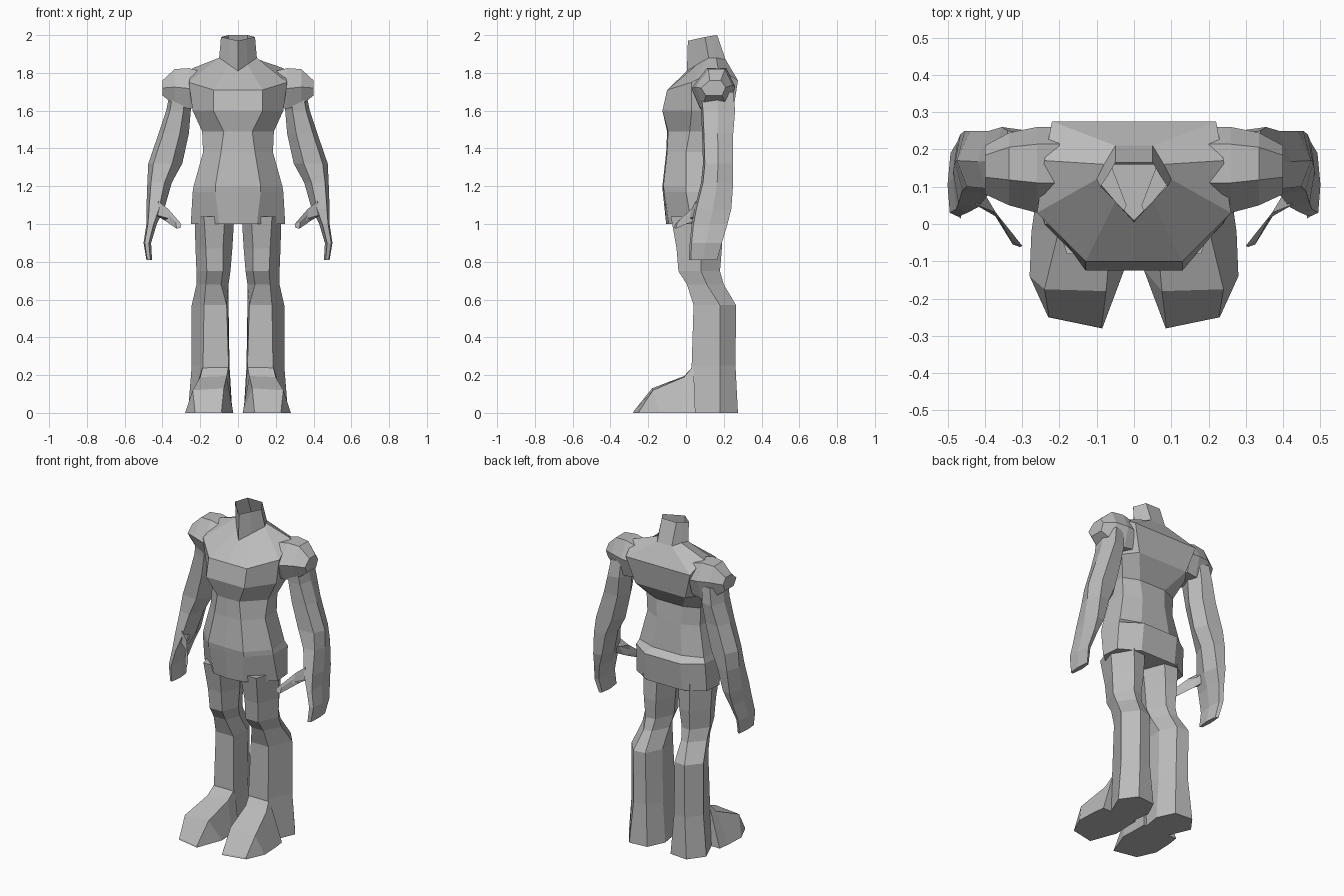
import bpy, bmesh, math

grey = bpy.data.materials.new("plain grey")
grey.diffuse_color = (0.5, 0.5, 0.5, 1)


def loft(name, rings, caps=(True, True), side=1):
    """Skin a list of equal-length point rings; side=-1 mirrors across x."""
    bm = bmesh.new()
    vs = [[bm.verts.new((side * x, y, z)) for x, y, z in r] for r in rings]
    n = len(rings[0])
    for a, b in zip(vs, vs[1:]):
        for i in range(n):
            j = (i + 1) % n
            bm.faces.new((a[i], a[j], b[j], b[i]))
    if caps[0]:
        bm.faces.new(vs[0])
    if caps[1]:
        bm.faces.new(vs[-1])
    bmesh.ops.recalc_face_normals(bm, faces=bm.faces)
    me = bpy.data.meshes.new(name)
    bm.to_mesh(me)
    bm.free()
    me.materials.append(grey)
    ob = bpy.data.objects.new(name, me)
    bpy.context.collection.objects.link(ob)
    return ob


def symmetric(half):
    """Close a half ring that starts on the centre line."""
    return half + [(-x, y, z) for x, y, z in reversed(half[1:])]


def level(z, yc, f, s, r, b):
    return symmetric([(0, yc, z)] + [(x, y, z) for x, y in (f, s, r, b)])


# Torso: tunic hem, hips, waist, chest, shoulder line
neck_base = symmetric([(0, .005, 1.81), (.05, .06, 1.845), (.1, .12, 1.88),
                       (.08, .16, 1.88), (.05, .21, 1.87)])
neck_top = symmetric([(0, .01, 1.97), (.045, .055, 1.98), (.09, .1, 1.99),
                      (.07, .13, 1.995), (.05, .165, 2.0)])
torso = [
    level(1.00, -.105, (.10, -.09), (.25, .03), (.24, .14), (.12, .21)),
    level(1.17, -.123, (.12, -.115), (.24, .00), (.235, .15), (.12, .23)),
    level(1.20, -.125, (.12, -.12), (.235, .00), (.22, .14), (.10, .185)),
    level(1.38, -.105, (.09, -.10), (.185, .00), (.18, .12), (.08, .17)),
    level(1.49, -.10, (.075, -.095), (.19, .02), (.185, .12), (.09, .16)),
    level(1.60, -.125, (.13, -.125), (.24, .03), (.23, .17), (.17, .25)),
    symmetric([(0, -.10, 1.71), (.13, -.10, 1.71), (.26, .03, 1.75),
               (.24, .17, 1.825), (.22, .275, 1.76)]),
    neck_base,
]
loft("torso", torso, (True, False))
# Neck: open at the top
loft("neck", [neck_base, neck_top], (False, False))

# Leg rows: z, front y, side y, back y, inner x, front inner, front outer, outer x
LEG = [
    (1.04, -.08, .07, .19, .02, .07, .18, .23),
    (.87, -.05, .08, .19, .03, .08, .17, .225),
    (.75, -.04, .08, .18, .04, .08, .165, .22),
    (.68, .005, .11, .20, .05, .09, .17, .22),
    (.57, .04, .18, .265, .05, .06, .18, .245),
    (.25, .03, .18, .262, .045, .05, .185, .245),
    (0, .03, .18, .275, .03, .05, .20, .265),
]
# Arm rows: z, inner x, outer x, front y, back y
ARM = [
    (1.70, .25, .36, .07, .25), (1.60, .25, .38, .08, .26),
    (1.48, .26, .42, .085, .25), (1.32, .295, .475, .09, .25),
    (1.22, .35, .48, .08, .25), (1.08, .39, .485, .045, .24),
    (1.00, .43, .485, .03, .22), (.90, .46, .50, .02, .19),
    (.81, .455, .485, .015, .165),
]
# Shoulder rows: x, front y, back y, bottom z, top z
SHOULDER = [(.20, .03, .26, 1.62, 1.81), (.26, .03, .26, 1.61, 1.825),
            (.335, .05, .245, 1.63, 1.82), (.40, .08, .21, 1.68, 1.76)]


def leg_ring(z, yf, ys, yb, xi, xfi, xfo, xo):
    return [(xfi, yf, z), (xfo, yf, z), (xo, ys, z),
            (xo - .07, yb, z), (xi + .05, yb - .01, z), (xi, ys - .02, z)]


def arm_ring(z, x0, x1, y0, y1):
    w, ym = x1 - x0, (y0 + y1) / 2
    return [(x0 + w * .3, y0, z), (x0 + w * .85, y0 + .01, z), (x1, ym, z),
            (x0 + w * .8, y1, z), (x0 + w * .25, y1 - .01, z), (x0, ym, z)]


def shoulder_ring(x, y0, y1, z0, z1):
    h, d = z1 - z0, y1 - y0
    return [(x, y0 + d * .2, z0), (x, y0, z0 + h * .5), (x, y0 + d * .35, z1),
            (x, y1 - d * .2, z1), (x, y1, z0 + h * .55), (x, y1 - d * .15, z0)]


# Foot sections from ankle to toe
FOOT = [
    [(.03, .05, 0), (.265, .05, 0), (.185, .04, .25), (.05, .04, .25)],
    [(.03, -.02, 0), (.275, -.02, 0), (.20, -.01, .19), (.06, -.01, .195)],
    [(.025, -.12, 0), (.28, -.14, 0), (.24, -.175, .12), (.075, -.18, .13)],
    [(.085, -.28, 0), (.23, -.25, 0), (.228, -.247, .01), (.087, -.276, .01)],
]
# Thumb sections from wrist to tip
THUMB = [
    [(.45, .14, 1.07), (.44, .06, 1.05), (.42, .05, 1.12), (.41, .14, 1.13)],
    [(.39, .05, 1.02), (.37, .02, 1.03), (.37, .03, 1.08), (.40, .08, 1.08)],
    [(.325, -.055, .975), (.305, -.062, .98), (.30, -.058, 1.0), (.33, -.045, 1.01)],
]

for label, s in (("left", 1), ("right", -1)):
    loft(label + "_leg", [leg_ring(*r) for r in LEG], side=s)
    loft(label + "_foot", FOOT, side=s)
    loft(label + "_shoulder", [shoulder_ring(*r) for r in SHOULDER], side=s)
    loft(label + "_arm_and_hand", [arm_ring(*r) for r in ARM], side=s)
    loft(label + "_thumb", THUMB, side=s)
